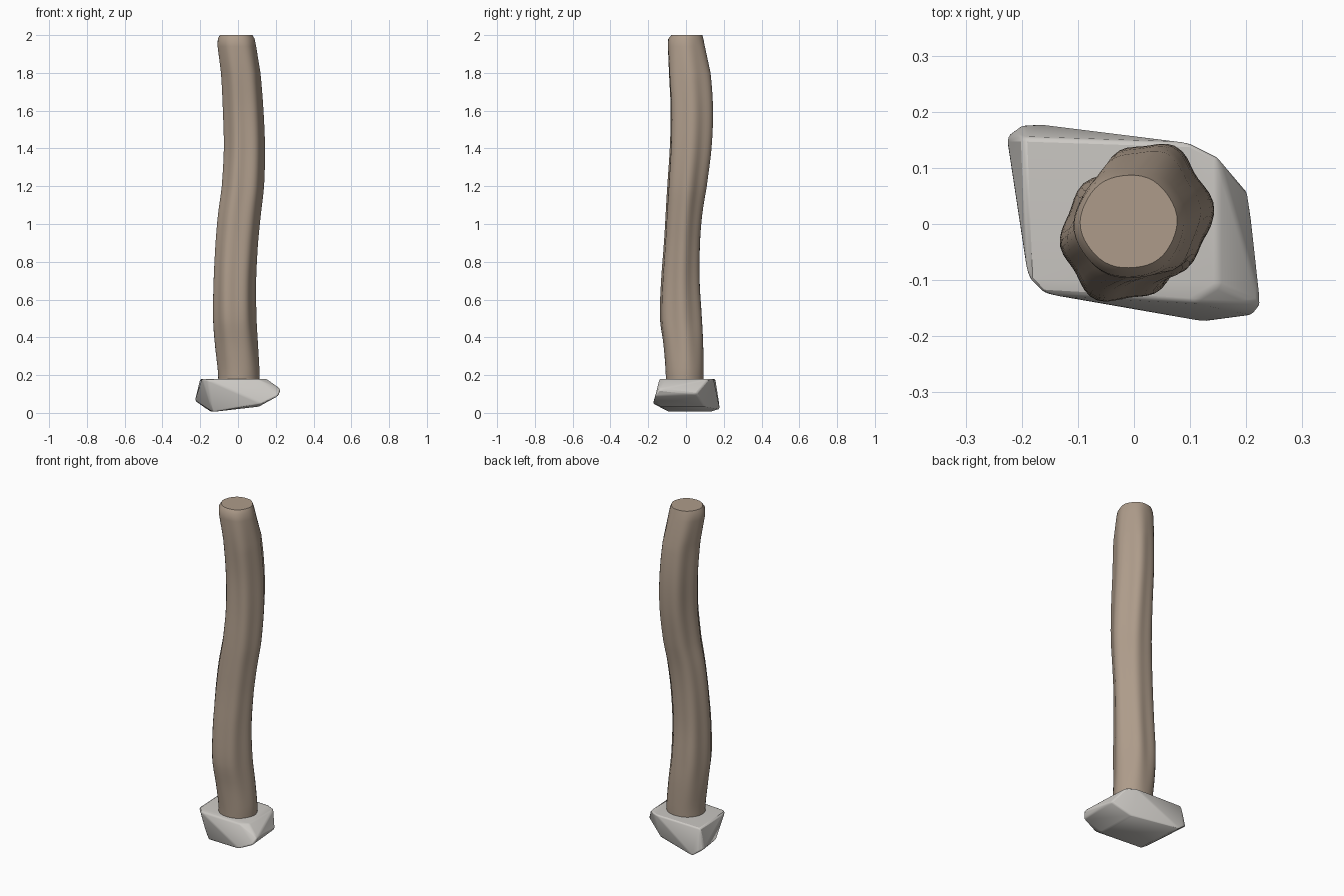
import bpy, bmesh
from math import sin, cos, pi, atan2

if "Cube" in bpy.data.objects:
    bpy.data.objects.remove(bpy.data.objects["Cube"])


def finish(name, bm, color, angle):
    bmesh.ops.recalc_face_normals(bm, faces=bm.faces)
    me = bpy.data.meshes.new(name)
    bm.to_mesh(me)
    bm.free()
    ob = bpy.data.objects.new(name, me)
    bpy.context.collection.objects.link(ob)
    mat = bpy.data.materials.new(name + "_material")
    mat.diffuse_color = color
    mat.use_nodes = True
    mat.node_tree.nodes["Principled BSDF"].inputs["Base Color"].default_value = mat.diffuse_color
    me.materials.append(mat)
    bpy.ops.object.select_all(action='DESELECT')
    ob.select_set(True)
    bpy.context.view_layer.objects.active = ob
    bpy.ops.object.shade_smooth_by_angle(angle=angle)
    return ob


# Crooked wooden post: z, x min, x max, y min, y max, ridge depth
sections = [
    (0.12, -.103, .108, -.105, .092, 0),
    (0.20, -.105, .114, -.107, .093, .01),
    (0.36, -.122, .106, -.119, .091, .03),
    (0.50, -.132, .098, -.138, .084, .05),
    (0.70, -.129, .096, -.132, .072, .055),
    (0.90, -.119, .106, -.117, .074, .05),
    (1.05, -.106, .121, -.108, .086, .05),
    (1.20, -.086, .138, -.099, .110, .055),
    (1.40, -.075, .143, -.086, .135, .055),
    (1.60, -.080, .135, -.081, .143, .05),
    (1.80, -.090, .119, -.090, .130, .04),
    (1.94, -.108, .096, -.096, .100, .015),
    (1.98, -.107, .088, -.094, .092, .01),
    (2.00, -.096, .077, -.078, .087, .01),
]
SIDES = 48


def spline(a, b, c, d, t):
    return b + .5 * t * (c - a + t * (2*a - 5*b + 4*c - d + t * (3*(b - c) + d - a)))


def ring(bm, s):
    z, x0, x1, y0, y1, ridge = s
    pts = []
    for i in range(SIDES):
        a = 2 * pi * i / SIDES
        r = 1 + ridge * (cos(6 * a - .5) + .5 * sin(3 * a + 2 * z))
        pts.append((r * cos(a), r * sin(a)))
    xs, ys = [p[0] for p in pts], [p[1] for p in pts]

    def fit(v, vals, lo, hi):
        return lo + (v - min(vals)) * (hi - lo) / (max(vals) - min(vals))
    return [bm.verts.new((fit(x, xs, x0, x1), fit(y, ys, y0, y1), z)) for x, y in pts]


bm = bmesh.new()
rings = []
for k in range(len(sections) - 1):
    quad = [sections[max(0, min(len(sections) - 1, k + j))] for j in (-1, 0, 1, 2)]
    steps = 4 if 1 <= k < 10 else 1
    for j in range(steps):
        t = j / steps
        vals = [spline(*v, t) for v in zip(*quad)]
        vals[0] = quad[1][0] + (quad[2][0] - quad[1][0]) * t
        rings.append(ring(bm, vals))
rings.append(ring(bm, sections[-1]))
for a, b in zip(rings, rings[1:]):
    for i in range(SIDES):
        j = (i + 1) % SIDES
        bm.faces.new((a[i], a[j], b[j], b[i]))
bm.faces.new(rings[0])
bm.faces.new(rings[-1])
finish("wooden_post", bm, (.42, .33, .255, 1), .7)

# Rough footing stone: hull of a few corners, softened edges
corners = [
    (-.20, .155, .18), (.10, .145, .18), (.15, .12, .18), (.15, -.11, .18),
    (.10, -.14, .18), (-.16, -.125, .175), (-.19, -.095, .18),
    (-.228, .155, .065), (-.20, .176, .05), (-.165, .178, .02),
    (.205, .055, .10), (.227, -.145, .125), (.213, -.163, .09),
    (.125, -.175, .05), (-.135, -.09, .005), (-.14, .13, .005),
    (.10, .10, .033), (.11, -.13, .033),
]
bm = bmesh.new()
for c in corners:
    bm.verts.new(c)
res = bmesh.ops.convex_hull(bm, input=bm.verts)
loose = [v for v in bm.verts if not v.link_faces]
bmesh.ops.delete(bm, geom=loose, context='VERTS')
bmesh.ops.dissolve_limit(bm, angle_limit=.1, verts=bm.verts, edges=bm.edges)
stone = finish("footing_stone", bm, (.6, .58, .55, 1), .7)
bev = stone.modifiers.new("soft_edges", 'BEVEL')
bev.width = .008
bev.segments = 2
bev.angle_limit = .4
